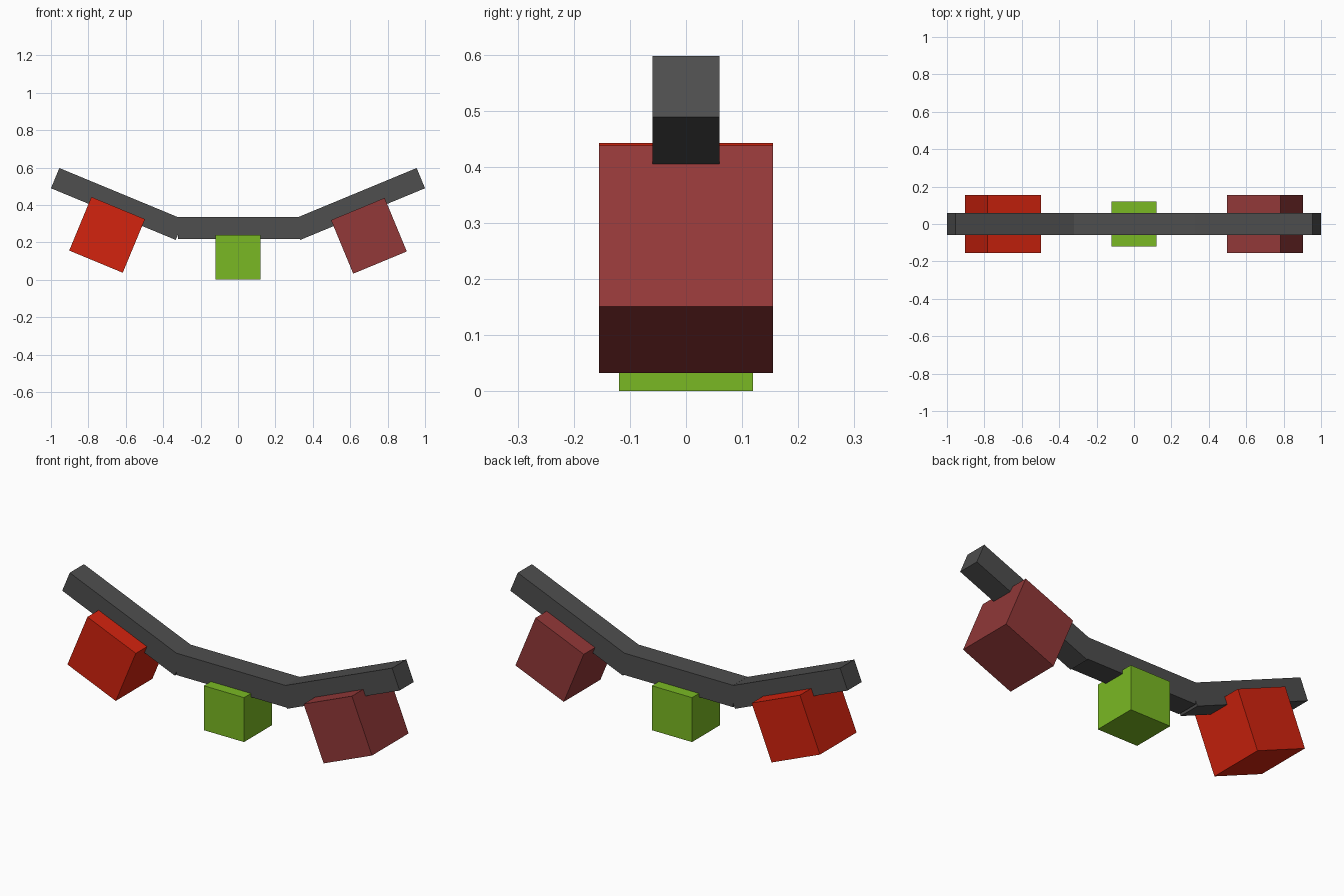
import bpy
from math import radians

default = bpy.data.objects.get("Cube")
if default:
    bpy.data.objects.remove(default, do_unlink=True)


def linear(c):
    c /= 255
    return c / 12.92 if c <= 0.04045 else ((c + 0.055) / 1.055) ** 2.4


def material(name, *rgb):
    mat = bpy.data.materials.new(name)
    mat.use_nodes = True
    color = [linear(c) for c in rgb] + [1]
    mat.diffuse_color = color
    mat.node_tree.nodes["Principled BSDF"].inputs["Base Color"].default_value = color
    return mat


def box(name, x, z, size, mat, tilt=0):
    """Flat-sided block centred on y = 0, tilted in the front plane."""
    bpy.ops.mesh.primitive_cube_add(size=1, location=(x, 0, z))
    obj = bpy.context.object
    obj.name = name
    obj.scale = size
    # positive tilt raises the +x end
    obj.rotation_euler.y = -radians(tilt)
    obj.data.materials.append(mat)
    return obj


grey = material("dark grey", 78, 78, 78)
red = material("bright red", 212, 35, 14)
maroon = material("dull red", 146, 56, 56)
green = material("leaf green", 122, 185, 35)

TILT = 22.5

# Bent beam: level middle and two raised arms
box("beam_middle", 0.009, 0.277, (0.662, 0.12, 0.117), grey)
for side, name in ((1, "left"), (-1, "right")):
    box("beam_arm_" + name, side * 0.644, 0.405, (0.722, 0.12, 0.117), grey, side * TILT)

# Blocks hanging under the beam
box("middle_block", 0, 0.119, (0.238, 0.238, 0.238), green)
box("left_block", 0.70, 0.235, (0.31, 0.31, 0.31), maroon, TILT)
box("right_block", -0.70, 0.24, (0.31, 0.31, 0.31), red, -TILT)
